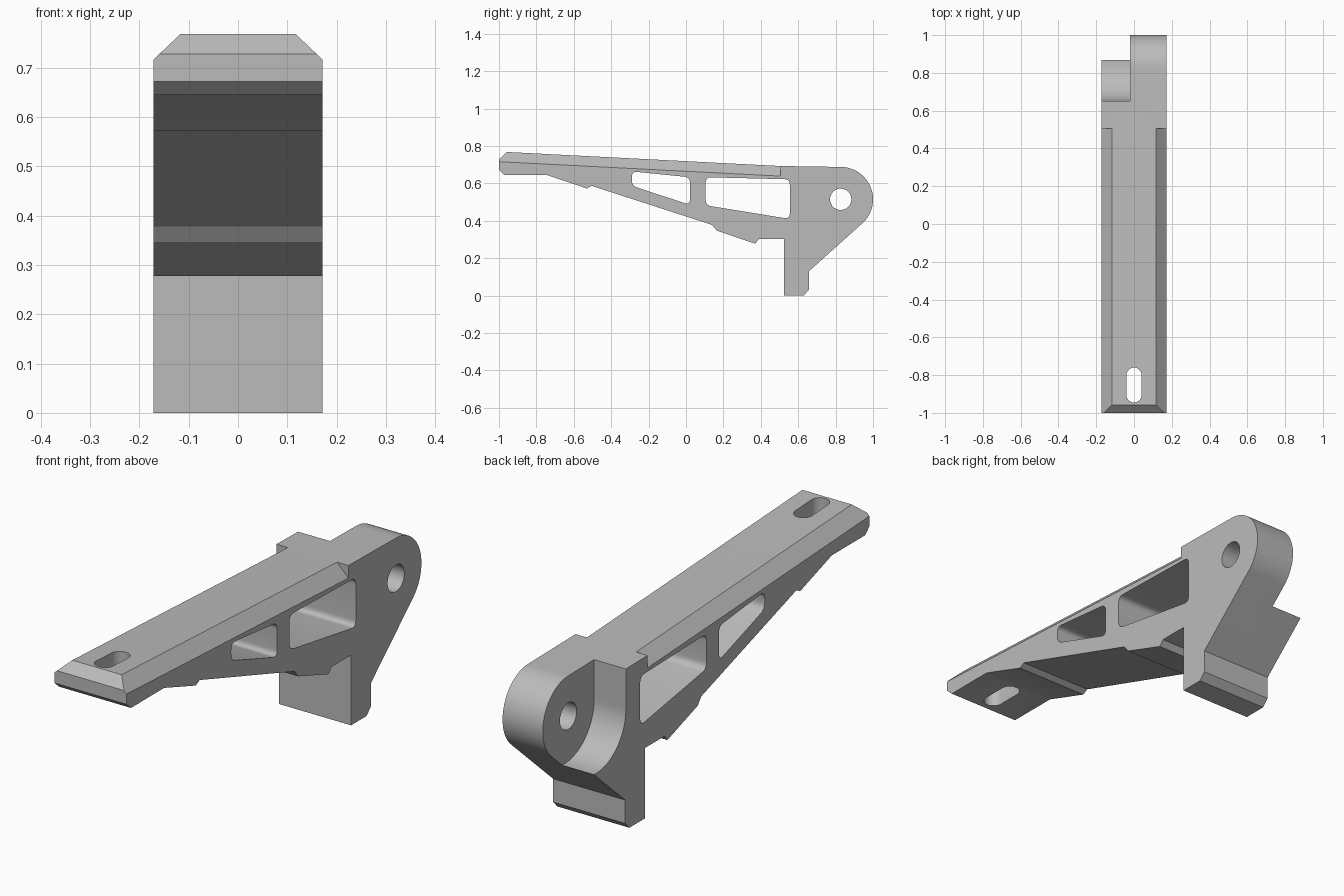
import bpy, bmesh
from math import sin, cos, pi, radians
from mathutils import Vector

cube = bpy.data.objects.get("Cube")
if cube:
    bpy.data.objects.remove(cube, do_unlink=True)

grey = bpy.data.materials.new("plain grey")
grey.use_nodes = True
colour = (0.5, 0.5, 0.5, 1)
grey.diffuse_color = colour
grey.node_tree.nodes["Principled BSDF"].inputs["Base Color"].default_value = colour

HALF = 0.171            # half width of the bracket
PIVOT = (0.827, 0.515)  # pivot hole centre (y, z)


def loft(name, ring_a, ring_b):
    """Closed solid between two matching outlines."""
    bm = bmesh.new()
    a = [bm.verts.new(p) for p in ring_a]
    b = [bm.verts.new(p) for p in ring_b]
    bm.faces.new(a)
    bm.faces.new(b[::-1])
    for i in range(len(a)):
        j = (i + 1) % len(a)
        bm.faces.new((a[j], a[i], b[i], b[j]))
    bmesh.ops.recalc_face_normals(bm, faces=bm.faces)
    mesh = bpy.data.meshes.new(name)
    bm.to_mesh(mesh)
    bm.free()
    obj = bpy.data.objects.new(name, mesh)
    bpy.context.collection.objects.link(obj)
    return obj


def side_solid(name, outline, x0, x1):
    return loft(name, [(x0, y, z) for y, z in outline], [(x1, y, z) for y, z in outline])


def arc(centre, r, start, end, n=24):
    steps = [radians(start + (end - start) * i / n) for i in range(n + 1)]
    return [(centre[0] + r * cos(t), centre[1] + r * sin(t)) for t in steps]


def rounded(corners, r=0.03, n=6):
    """Outline with softened corners."""
    pts = [Vector(c) for c in corners]
    out = []
    for i, p in enumerate(pts):
        a = p + (pts[i - 1] - p).normalized() * r
        b = p + (pts[(i + 1) % len(pts)] - p).normalized() * r
        for k in range(n + 1):
            t = k / n
            out.append(tuple(a * (1 - t) ** 2 + p * 2 * t * (1 - t) + b * t * t))
    return out


# Side profile: arm, stepped underside, leg and round pivot lug
profile = [(-1, 0.728), (-1, 0.672), (-0.97, 0.645), (-0.745, 0.645),
           (-0.53, 0.573), (-0.505, 0.587), (0.14, 0.378), (0.165, 0.347),
           (0.37, 0.278), (0.39, 0.302), (0.523, 0.302), (0.523, 0),
           (0.628, 0), (0.657, 0.03), (0.657, 0.13)]
profile += arc(PIVOT, 0.173, -48, 90, 32)
profile += [(0.505, 0.693), (-0.957, 0.768)]
bracket = side_solid("bracket_arm", profile, -HALF, HALF)

cutters = []

# Two lightening windows and the pivot hole
cutters.append(side_solid("front_window", rounded(
    [(-0.29, 0.664), (0.021, 0.633), (0.021, 0.485), (-0.29, 0.588)]), -0.3, 0.3))
cutters.append(side_solid("rear_window", rounded(
    [(0.105, 0.633), (0.555, 0.622), (0.555, 0.41), (0.105, 0.483)]), -0.3, 0.3))
cutters.append(side_solid("pivot_hole", arc(PIVOT, 0.057, 0, 352.5, 47), -0.3, 0.3))

# Curved pocket beside the lug
pocket = [(0.652, 0.85)] + arc((0.852, 0.52), 0.2, 180, 270) + [(1.1, 0.32), (1.1, 0.85)]
cutters.append(side_solid("lug_pocket", pocket, -0.3, -0.02))

# Vertical slot near the tip
slot = arc((0, -0.8), 0.04, 0, 180, 16) + arc((0, -0.905), 0.04, 180, 360, 16)
cutters.append(loft("tip_slot", [(x, y, 0.4) for x, y in slot], [(x, y, 1) for x, y in slot]))

# Bevels along both upper edges of the arm
for side in (-1, 1):
    rings = []
    for y in (-1.1, 0.505):
        top = 0.693 + (0.505 - y) * 0.0513
        rings.append([(side * 0.105, y, top + 0.012), (side * 0.185, y, top - 0.068),
                      (side * 0.185, y, top + 0.012)])
    cutters.append(loft("edge_bevel", *rings))

for cutter in cutters:
    cutter.hide_render = True
    mod = bracket.modifiers.new(cutter.name, "BOOLEAN")
    mod.operation = "DIFFERENCE"
    mod.solver = "EXACT"
    mod.object = cutter

# Bake the cuts and drop the cutters
bpy.context.view_layer.update()
graph = bpy.context.evaluated_depsgraph_get()
finished = bpy.data.meshes.new_from_object(bracket.evaluated_get(graph))
bracket.modifiers.clear()
bracket.data = finished
for cutter in cutters:
    bpy.data.objects.remove(cutter, do_unlink=True)

finished.materials.clear()
finished.materials.append(grey)
for poly in finished.polygons:
    poly.material_index = 0

bpy.ops.object.select_all(action="DESELECT")
bracket.select_set(True)
bpy.context.view_layer.objects.active = bracket
bpy.ops.object.shade_smooth_by_angle(angle=radians(25))
